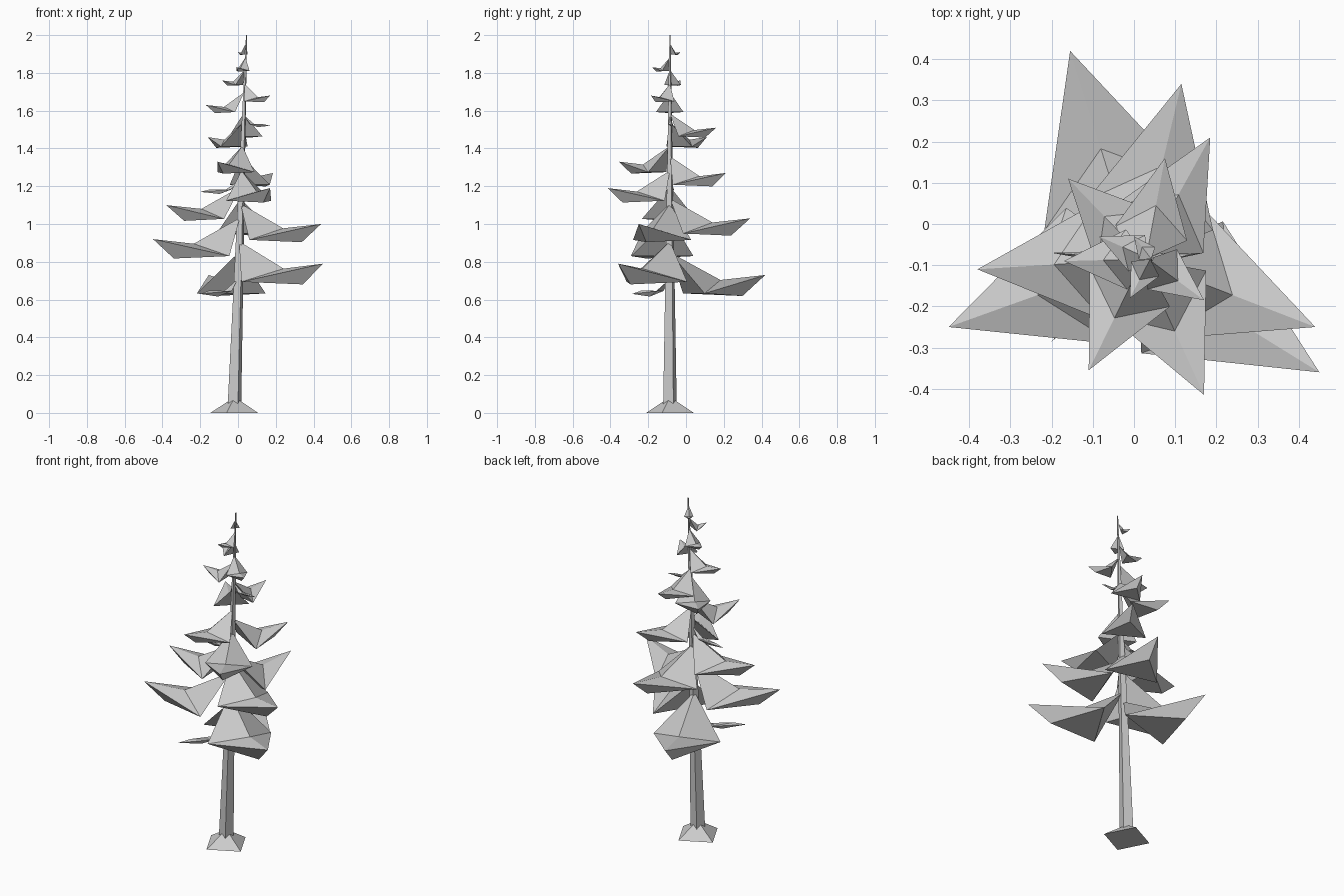
import bpy
import math
from mathutils import Vector

if "Cube" in bpy.data.objects:
    bpy.data.objects.remove(bpy.data.objects["Cube"], do_unlink=True)

grey = bpy.data.materials.new("light grey")
grey.use_nodes = True
grey.diffuse_color = (0.6, 0.6, 0.6, 1)
grey.node_tree.nodes["Principled BSDF"].inputs["Base Color"].default_value = (0.6, 0.6, 0.6, 1)

BASE = Vector((-0.02, -0.085, 0))
TOP = Vector((0.045, -0.085, 2))


def add_mesh(name, verts, faces):
    mesh = bpy.data.meshes.new(name)
    mesh.from_pydata(verts, [], faces)
    mesh.materials.append(grey)
    obj = bpy.data.objects.new(name, mesh)
    bpy.context.collection.objects.link(obj)
    return obj


def axis(z):
    """Point on the leaning trunk axis at height z."""
    return BASE.lerp(TOP, z / 2)


def square_spike(name, z0, z1, r0, r1, turn):
    """Tapered four-sided post following the trunk axis."""
    verts = []
    for z, r in ((z0, r0), (z1, r1)):
        for i in range(4):
            a = math.radians(turn + 90 * i)
            verts.append(axis(z) + Vector((r * math.cos(a), r * math.sin(a), 0)))
    faces = [(i, (i + 1) % 4, (i + 1) % 4 + 4, i + 4) for i in range(4)]
    add_mesh(name, verts, faces + [(3, 2, 1, 0), (4, 5, 6, 7)])


def branch(name, tip, width=0.36, droop=0.2):
    """Bough: root high on the trunk, bent ridge, two low sides, keel, raised tip."""
    tip = Vector(tip)
    centre = axis(tip.z)
    out = tip - centre
    length = out.length
    out.normalize()
    side = Vector((-out.y, out.x, 0))

    def at(along, across, rise):
        return centre + out * along * length + side * across * length + Vector((0, 0, rise))

    low = -droop * length
    verts = [
        at(0, 0, 0.035 + 0.16 * length),      # root
        at(0.53, 0, -0.05 * length),          # ridge bend
        tip,
        at(0.25, width, low * 0.92),          # sides
        at(0.25, -width, low * 0.92),
        at(0.76, 0, low * 1.05),              # keel
    ]
    faces = [(0, 3, 1), (0, 1, 4), (1, 3, 2), (1, 2, 4),
             (2, 3, 5), (2, 5, 4), (3, 4, 5), (0, 4, 3)]
    add_mesh(name, verts, faces)


# Trunk and root flare
square_spike("trunk", 0.0, 2.0, 0.041, 0.003, -63)
square_spike("root_flare", 0.0, 0.065, 0.133, 0.03, -18)

# Full boughs, from the lowest to the top
full_tips = [
    (-0.155, 0.42, 0.73), (0.45, -0.36, 0.79), (-0.45, -0.25, 0.92),
    (0.44, -0.25, 1.0), (0.115, 0.34, 1.03), (-0.38, -0.11, 1.1),
    (0.17, -0.415, 1.19), (0.185, 0.21, 1.27), (-0.11, -0.355, 1.33),
    (-0.16, 0.11, 1.46), (0.075, 0.16, 1.51), (-0.17, -0.09, 1.63),
    (0.17, -0.185, 1.68), (-0.085, -0.03, 1.76), (-0.01, -0.18, 1.83),
    (0.0, -0.03, 1.91),
]
for n, tip in enumerate(full_tips, 1):
    branch(f"bough_{n}", tip)

# Thin drooping twigs
thin_tips = [(-0.2, -0.285, 0.63), (-0.2, -0.07, 1.17), (0.17, -0.07, 1.52)]
for n, tip in enumerate(thin_tips, 1):
    branch(f"twig_{n}", tip, width=0.08, droop=-0.06)
